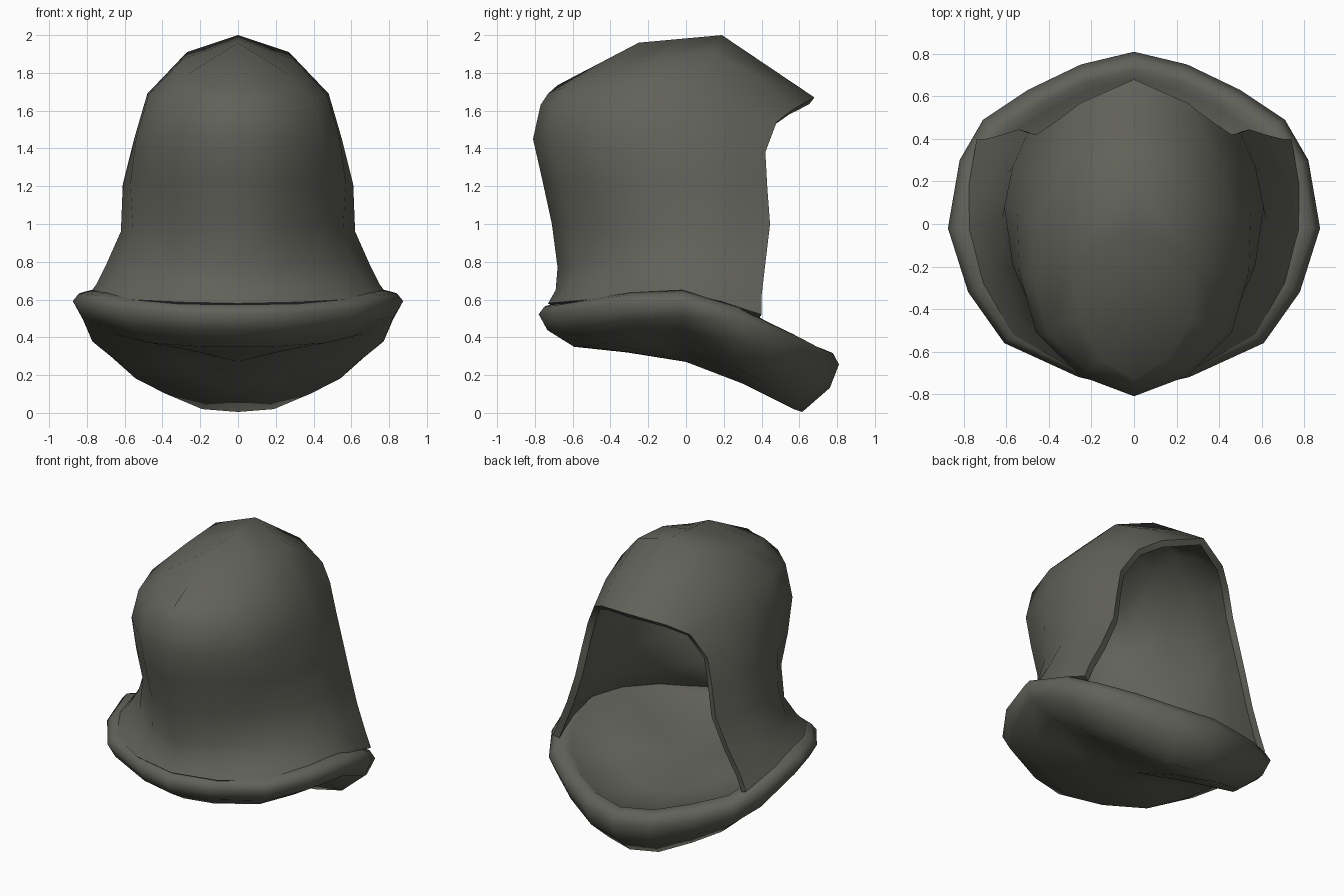
import bpy
import bmesh
import math
from mathutils import Vector

cube = bpy.data.objects.get("Cube")
if cube:
    bpy.data.objects.remove(cube, do_unlink=True)

# Single cloth colour
cloth = bpy.data.materials.new("dark_grey_cloth")
cloth.use_nodes = True
colour = (0.118, 0.12, 0.1, 1.0)
cloth.diffuse_color = colour
bsdf = next(n for n in cloth.node_tree.nodes if n.type == "BSDF_PRINCIPLED")
bsdf.inputs["Base Color"].default_value = colour
bsdf.inputs["Roughness"].default_value = 0.9


def spline(points):
    """Add a smooth midpoint to each span, mirrored across x at the start."""
    start = Vector((-points[1].x, points[1].y, points[1].z))
    end = 2 * points[-1] - points[-2]
    path = [start] + points + [end]
    samples = []
    for a, b, c, d in zip(path, path[1:], path[2:], path[3:]):
        samples += [b, (9 * (b + c) - a - d) / 16]
    return samples + [points[-1]]


def polyline(points):
    """Add a straight midpoint to each span."""
    samples = []
    for a, b in zip(points, points[1:]):
        samples += [a, (a + b) / 2]
    return samples + [points[-1]]


def mirrored_grid(name, rows, thickness=0.0):
    """Skin rows of points, mirror the half across x and smooth it."""
    bm = bmesh.new()
    grid = [[bm.verts.new(p) for p in row] for row in rows]
    for low, high in zip(grid, grid[1:]):
        for i in range(len(low) - 1):
            bm.faces.new((low[i], low[i + 1], high[i + 1], high[i]))
    bmesh.ops.remove_doubles(bm, verts=bm.verts, dist=0.001)
    mesh = bpy.data.meshes.new(name)
    bm.to_mesh(mesh)
    bm.free()
    mesh.materials.append(cloth)
    obj = bpy.data.objects.new(name, mesh)
    bpy.context.collection.objects.link(obj)
    bpy.ops.object.select_all(action="DESELECT")
    bpy.context.view_layer.objects.active = obj
    obj.select_set(True)
    mirror = obj.modifiers.new("Mirror", "MIRROR")
    mirror.merge_threshold = 0.002
    bpy.ops.object.modifier_apply(modifier=mirror.name)
    if thickness:
        shell = obj.modifiers.new("Thickness", "SOLIDIFY")
        shell.thickness = thickness
        shell.offset = -1
        bpy.ops.object.modifier_apply(modifier=shell.name)
    bpy.ops.object.shade_smooth_by_angle(angle=math.radians(70))


# Hood: each row runs from the closed centre line, past the corner and the
# side, to the edge of the face opening
hood_rows = [
    [(0, -.73, .58), (.57, -.52, .6), (.78, -.03, .64), (.74, .4, .52)],
    [(0, -.69, .65), (.52, -.47, .67), (.75, -.02, .68), (.7, .4, .62)],
    [(0, -.68, .77), (.46, -.42, .79), (.7, 0, .78), (.62, .42, .79)],
    [(0, -.71, 1.0), (.43, -.43, 1.0), (.62, .03, .96), (.54, .445, 1.0)],
    [(0, -.76, 1.23), (.46, -.46, 1.22), (.61, .08, 1.21), (.5, .43, 1.2)],
    [(0, -.81, 1.45), (.46, -.51, 1.45), (.55, .06, 1.45), (.46, .42, 1.38)],
    [(0, -.77, 1.63), (.4, -.52, 1.66), (.48, .02, 1.69), (.37, .48, 1.54)],
    [(0, -.73, 1.69), (.27, -.44, 1.79), (.27, .14, 1.91), (.25, .57, 1.61)],
]
# Straight ridge along the crown, ending in the peak
ridge = [(0, -.68, 1.735), (0, -.25, 1.96), (0, .19, 2.0), (0, .68, 1.67)]
hood = [spline([Vector(p) for p in row]) for row in hood_rows]
hood.append(polyline([Vector(p) for p in ridge]))
mirrored_grid("hood", hood, thickness=0.045)

# Collar: outline stations as x, y, top height, bottom height
stations = [
    (0, -.78, .58, .35), (.26, -.72, .585, .35), (.61, -.56, .61, .37),
    (.78, -.32, .64, .4), (.875, -.02, .65, .42), (.82, .3, .57, .26),
    (.71, .49, .48, .18), (.5, .63, .42, .1), (.25, .75, .36, .02),
    (0, .81, .34, .005),
]
# Section from underside centre round the rim to the inner floor:
# outline scale, height fraction, pull toward a centre height
section = [
    (0, 0, 1, .27), (.4, 0, .5, .29), (.76, 0, 0, 0), (.94, .38, 0, 0),
    (1, .75, 0, 0), (.96, .93, 0, 0), (.89, 1, 0, 0), (.84, .88, 0, 0),
    (.5, .8, .5, .41), (0, 0, 1, .4),
]
collar = []
for scale, height, pull, centre in section:
    row = []
    for x, y, top, bottom in stations:
        z = bottom + height * (top - bottom)
        row.append((x * scale, y * scale, z + pull * (centre - z)))
    collar.append(row)
mirrored_grid("collar", collar)
